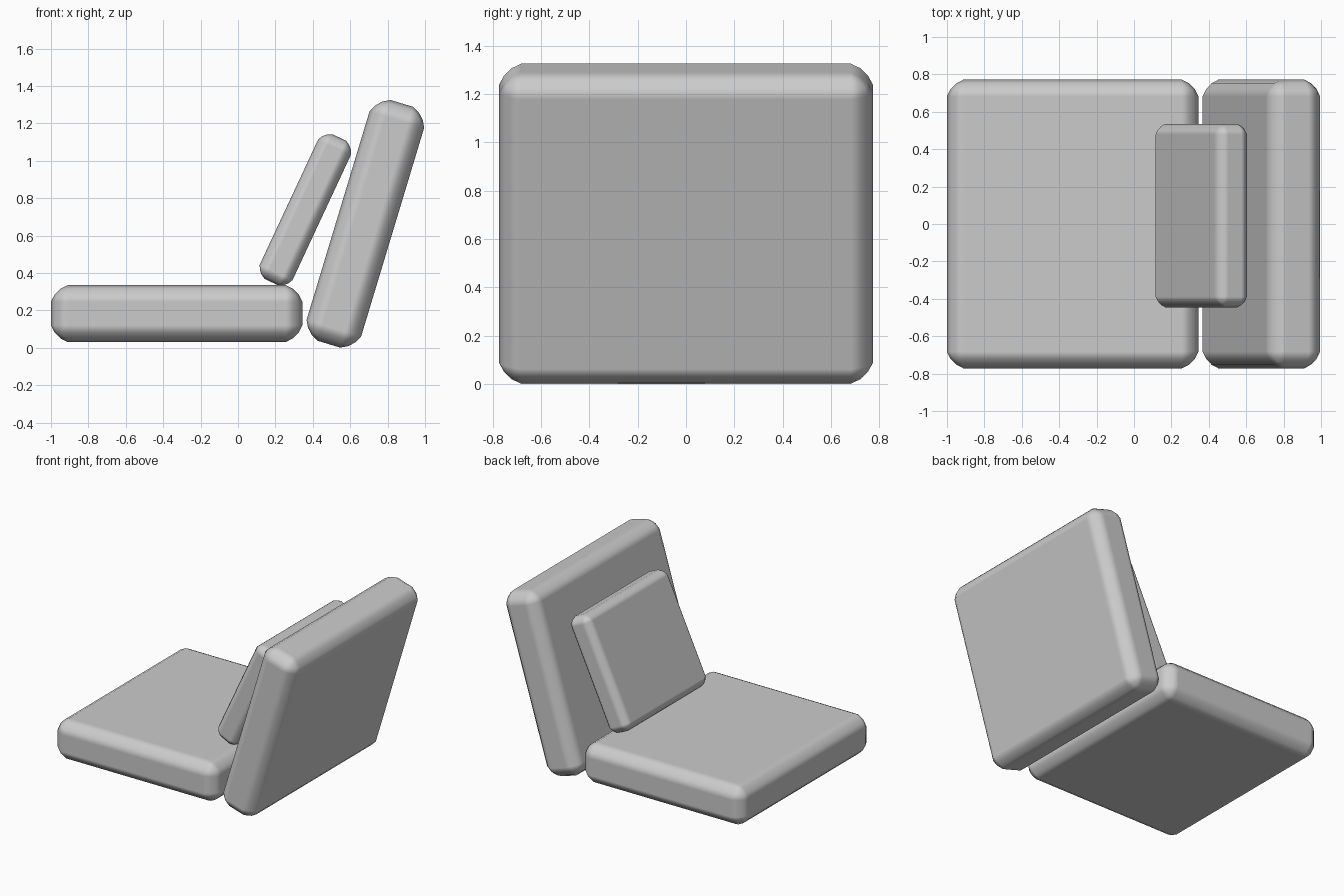
import bpy
from math import radians

if "Cube" in bpy.data.objects:
    bpy.data.objects.remove(bpy.data.objects["Cube"])

SIZE = (1.345, 1.545, 0.305)  # shared cushion proportions
BEVEL = 0.09


def cushion(name, centre, tilt=0.0, scale=1.0):
    """Box cushion with soft chamfered edges, tilted about the y axis."""
    bpy.ops.mesh.primitive_cube_add(size=1, location=centre)
    ob = bpy.context.object
    ob.name = name
    ob.scale = [s * scale for s in SIZE]
    bpy.ops.object.transform_apply(location=False, rotation=False, scale=True)
    ob.rotation_euler = (0, radians(tilt), 0)
    bevel = ob.modifiers.new("rounded_edges", 'BEVEL')
    bevel.width = BEVEL * scale
    bevel.segments = 3
    bevel.profile = 0.38
    bevel.harden_normals = True
    bpy.ops.object.shade_smooth()
    return ob


# Flat seat, leaning backrest and a smaller loose pillow
cushion("seat_cushion", (-0.328, 0, 0.183))
cushion("back_cushion", (0.681, 0, 0.663), tilt=-73.2)
cushion("throw_pillow", (0.36, 0.045, 0.738), tilt=-65, scale=0.635)
